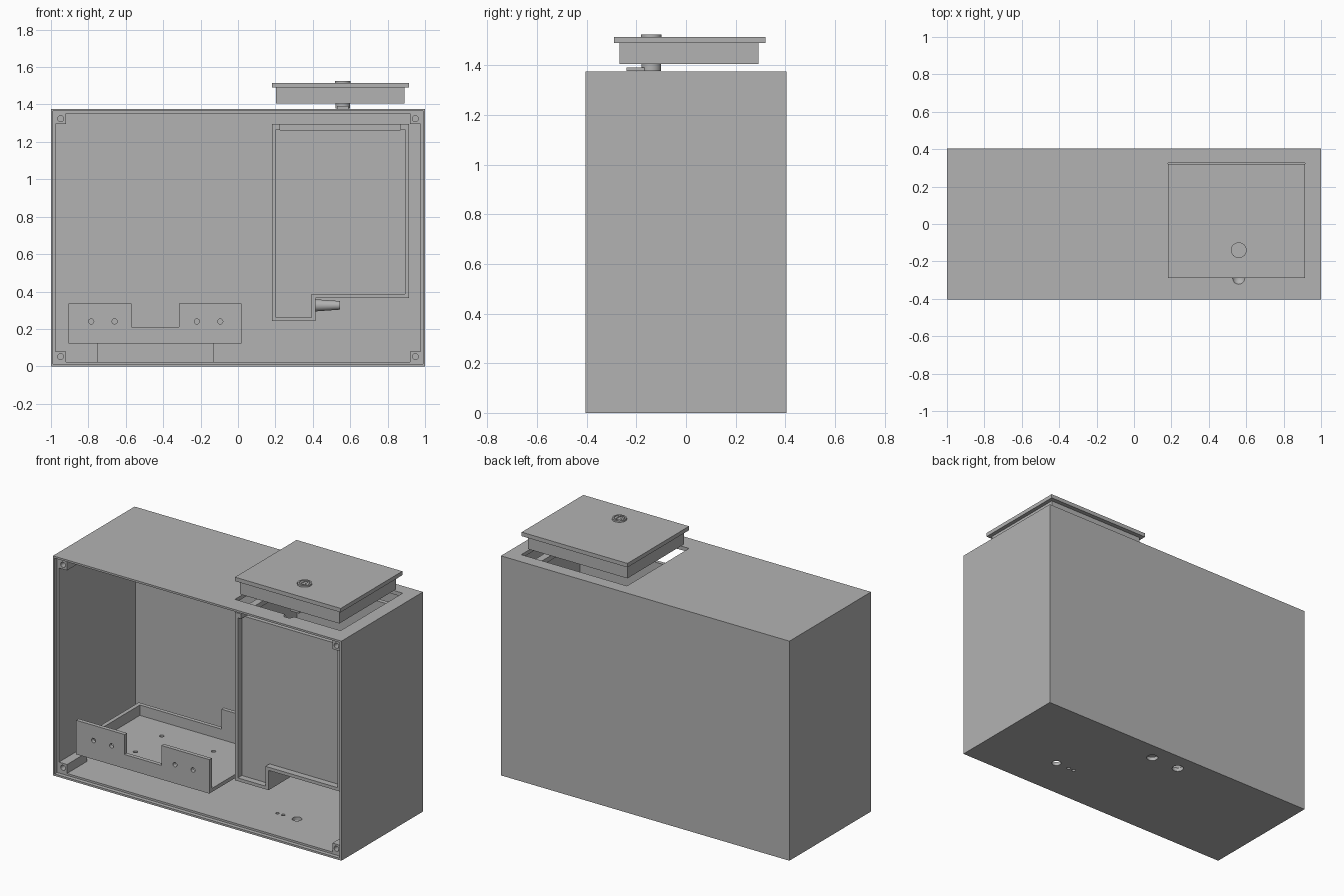
import bpy, bmesh, math
from mathutils import Matrix

cube = bpy.data.objects.get("Cube")
if cube:
    bpy.data.objects.remove(cube, do_unlink=True)

grey = bpy.data.materials.new("plain grey")
grey.use_nodes = True
colour = (0.45, 0.45, 0.45, 1)
grey.diffuse_color = colour
for node in grey.node_tree.nodes:
    if node.type == 'BSDF_PRINCIPLED':
        node.inputs["Base Color"].default_value = colour


def finish(name, bm):
    bmesh.ops.recalc_face_normals(bm, faces=bm.faces)
    mesh = bpy.data.meshes.new(name)
    bm.to_mesh(mesh)
    bm.free()
    mesh.materials.append(grey)
    obj = bpy.data.objects.new(name, mesh)
    bpy.context.collection.objects.link(obj)
    return obj


def box(name, x, y, z):
    bm = bmesh.new()
    bmesh.ops.create_cube(bm, size=1)
    for v in bm.verts:
        v.co = [r[0] if c < 0 else r[1] for r, c in zip((x, y, z), v.co)]
    return finish(name, bm)


def rod(name, centre, radius, length, axis='Z', tip=None, sides=32):
    bm = bmesh.new()
    bmesh.ops.create_cone(bm, cap_ends=True, segments=sides, radius1=radius,
                          radius2=radius if tip is None else tip, depth=length)
    turn = {'Z': Matrix(), 'X': Matrix.Rotation(math.pi / 2, 4, 'Y'),
            'Y': Matrix.Rotation(math.pi / 2, 4, 'X')}[axis]
    bmesh.ops.transform(bm, matrix=Matrix.Translation(centre) @ turn, verts=bm.verts)
    return finish(name, bm)


def prism(name, outline, y):
    # Extrude an x-z outline from front to back
    bm = bmesh.new()
    face = bm.faces.new([bm.verts.new((px, y[0], pz)) for px, pz in outline])
    out = bmesh.ops.extrude_face_region(bm, geom=[face])
    new = [g for g in out["geom"] if isinstance(g, bmesh.types.BMVert)]
    bmesh.ops.translate(bm, vec=(0, y[1] - y[0], 0), verts=new)
    return finish(name, bm)


def cut(obj, cutters):
    for c in cutters:
        c.hide_render = True
        mod = obj.modifiers.new("cut", 'BOOLEAN')
        mod.operation, mod.solver, mod.object = 'DIFFERENCE', 'EXACT', c
    bpy.context.view_layer.update()
    graph = bpy.context.evaluated_depsgraph_get()
    mesh = bpy.data.meshes.new_from_object(obj.evaluated_get(graph))
    obj.modifiers.clear()
    obj.data = mesh
    for c in cutters:
        bpy.data.objects.remove(c, do_unlink=True)
    return obj


# Open-fronted case with a stepped rim, lid opening and floor holes
W, D, H, T = 1.0, 0.404, 1.376, 0.024
case = box("case", (-W, W), (-D, D), (0, H))
floor_holes = [(0.50, -0.13, 0.028), (0.405, -0.13, 0.011), (0.365, -0.13, 0.011),
               (0.10, 0.29, 0.034), (-0.10, 0.29, 0.034)]
cutters = [box("c", (-W + T, W - T), (-D - 0.1, D - T), (T, H - T)),
           box("c", (-W + T / 2, W - T / 2), (-D - 0.2, -D + 0.025), (T / 2, H - T / 2)),
           box("c", (0.182, 0.915), (-0.29, 0.325), (H - 0.1, H + 0.1))]
cutters += [rod("c", (x, y, 0), r, 0.2) for x, y, r in floor_holes]
bm = bmesh.new()
bmesh.ops.create_uvsphere(bm, u_segments=24, v_segments=12, radius=0.036)
bmesh.ops.translate(bm, vec=(0.56, -0.29, H + 0.015), verts=bm.verts)
cutters.append(finish("c", bm))
cut(case, cutters)

# Screw posts in the four corners
for side in (-1, 1):
    for z, level in ((0.052, "lower"), (H - 0.052, "upper")):
        x = side * 0.948
        post = box(f"{level}_screw_post_{'left' if side > 0 else 'right'}",
                   (x - 0.028, x + 0.028), (-D + 0.025, -0.18), (z - 0.028, z + 0.028))
        cut(post, [rod("c", (x, -D, z), 0.016, 0.3, 'Y', sides=20)])


# Container with a low outlet leg and a recessed front panel
def leg_outline(x0, x1, xleg, z0, zstep, z1):
    return [(x0, z1), (x1, z1), (x1, zstep), (xleg, zstep), (xleg, z0), (x0, z0)]


inner = leg_outline(0.202, 0.893, 0.393, 0.262, 0.386, 1.265)
container = prism("container", leg_outline(0.182, 0.915, 0.415, 0.242, 0.366, 1.295),
                  (-0.29, 0.325))
cut(container, [prism("c", inner, (-0.35, -0.25)),
                prism("c", inner, (-0.226, 0.298)),
                box("c", (0.225, 0.87), (-0.35, 0.298), (1.264, 1.4))])

# Outlet spout on the leg
spout = rod("outlet_spout", (0.475, 0, 0.326), 0.033, 0.14, 'X', tip=0.023)
cut(spout, [rod("c", (0.5, 0, 0.326), 0.015, 0.2, 'X')])

# Lid lifted above its opening
box("lid_plate", (0.182, 0.915), (-0.29, 0.32), (1.49, 1.515))
box("lid_plug", (0.202, 0.89), (-0.268, 0.292), (1.405, 1.49))

# Turn lock through the lid
LX, LY = 0.56, -0.14
collar = rod("lock_collar", (LX, LY, 1.515), 0.042, 0.02)
cut(collar, [rod("c", (LX, LY, 1.53), 0.032, 0.02)])
core = rod("lock_core", (LX, LY, 1.517), 0.028, 0.014)
cut(core, [rod("c", (LX, LY + s * 0.011, 1.53), 0.013, 0.022) for s in (-1, 1)])
rod("lock_shaft", (LX, LY, 1.393), 0.04, 0.03)
box("lock_cam", (LX - 0.03, LX + 0.03), (-0.24, LY), (1.377, 1.391))

# Mounting tray with notched front plate
front = prism("tray_front_plate",
              [(-0.905, 0.122), (0.018, 0.122), (0.018, 0.335), (-0.315, 0.335),
               (-0.315, 0.21), (-0.57, 0.21), (-0.57, 0.335), (-0.905, 0.335)],
              (-0.31, -0.285))
cut(front, [rod("c", (x, -0.3, 0.24), 0.014, 0.2, 'Y', sides=20)
            for x in (-0.785, -0.66, -0.22, -0.095)])
base = box("tray_base", (-0.905, 0.018), (-0.285, 0.285), (0.122, 0.145))
cut(base, [rod("c", (x, y, 0.13), 0.013, 0.2, sides=20)
           for x in (-0.62, -0.26) for y in (-0.13, 0.13)])
box("tray_side_wall", (-0.905, -0.88), (-0.285, 0.285), (0.145, 0.21))
prism("tray_back_plate",
      [(-0.905, 0.122), (0.018, 0.122), (0.018, 0.335), (-0.315, 0.335),
       (-0.315, 0.21), (-0.905, 0.21)], (0.285, 0.31))

# Supports carrying the tray above the floor
box("tray_support", (-0.755, -0.13), (-0.13, 0.285), (T, 0.122))

# Smooth round parts while keeping edges crisp
bpy.ops.object.select_all(action='DESELECT')
for obj in bpy.context.collection.objects:
    if obj.type == 'MESH':
        obj.select_set(True)
        bpy.context.view_layer.objects.active = obj
bpy.ops.object.shade_smooth_by_angle(angle=math.radians(30))
